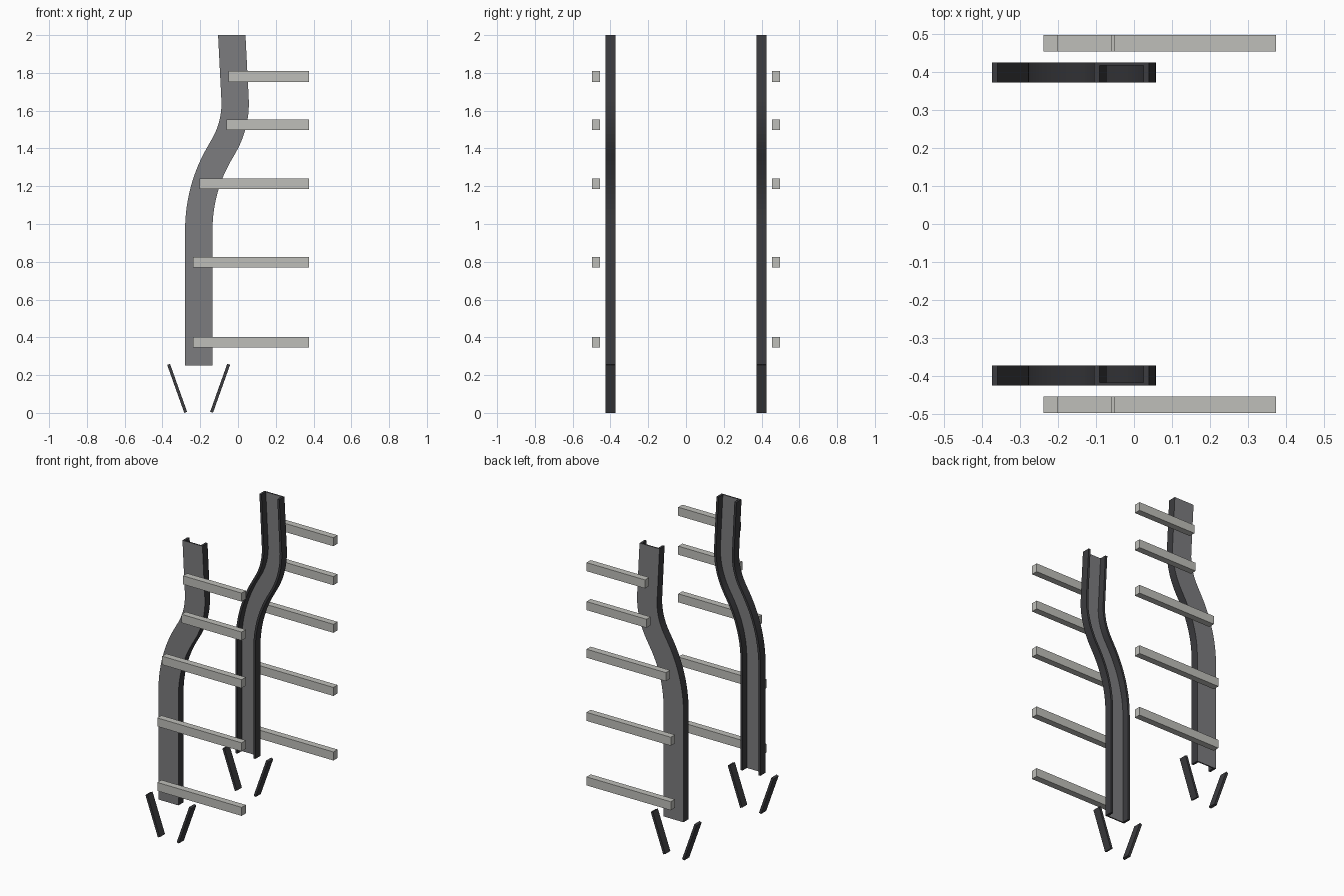
import bpy, bmesh, math
from mathutils import Vector

if "Cube" in bpy.data.objects:
    bpy.data.objects.remove(bpy.data.objects["Cube"])


def material(name, rgb):
    m = bpy.data.materials.new(name)
    m.diffuse_color = (*rgb, 1)
    m.use_nodes = True
    m.node_tree.nodes["Principled BSDF"].inputs["Base Color"].default_value = m.diffuse_color
    return m


WEB = material("mid grey steel", (0.20, 0.20, 0.21))
DARK = material("dark grey steel", (0.045, 0.045, 0.05))
LIGHT = material("light grey bracket", (0.52, 0.52, 0.49))


def sweep(name, rows, y0, y1, mats):
    """Solid strip: rows are (left xz, right xz) pairs, thick from y0 to y1, mirrored across y."""
    bm = bmesh.new()
    rings = []
    for (xl, zl), (xr, zr) in rows:
        rings.append([bm.verts.new(p) for p in
                      ((xl, y0, zl), (xr, y0, zr), (xr, y1, zr), (xl, y1, zl))])
    for a, b in zip(rings, rings[1:]):
        for i in range(4):
            j = (i + 1) % 4
            bm.faces.new((a[i], a[j], b[j], b[i]))
    bm.faces.new(rings[0][::-1])
    bm.faces.new(rings[-1])
    bmesh.ops.recalc_face_normals(bm, faces=bm.faces)
    bm.normal_update()
    # broad faces take the first material, narrow edges the last
    for f in bm.faces:
        f.material_index = 0 if abs(f.normal.y) > 0.5 else len(mats) - 1
    me = bpy.data.meshes.new(name)
    bm.to_mesh(me)
    bm.free()
    for m in mats:
        me.materials.append(m)
    ob = bpy.data.objects.new(name, me)
    bpy.context.collection.objects.link(ob)
    mod = ob.modifiers.new("both sides", 'MIRROR')
    mod.use_axis = (False, True, False)
    mod.use_mirror_merge = False
    return ob


# Track centre line: straight, bend right, short straight, bend back, straight
path = [(Vector((-0.2075, 0.25)), 0.0)]


def bend(start, radius, a0, a1, n):
    """Arc of the centre line, lean angle going from a0 to a1 degrees."""
    s = 1 if a1 > a0 else -1
    for i in range(n + 1):
        a = math.radians(a0 + (a1 - a0) * i / n)
        b = math.radians(a0)
        path.append((start + s * radius * Vector((math.cos(b) - math.cos(a),
                                                  math.sin(a) - math.sin(b))), a))


bend(Vector((-0.2075, 0.97)), 0.80, 0, 30, 14)
bend(path[-1][0] + 0.05 * Vector((0.5, 0.866)), 0.45, 30, -3.2, 14)
path.append((Vector((-0.033, 2.0)), 0.0))


def strip(a, b):
    """Rows of the track between sideways offsets a and b."""
    rows = []
    for p, ang in path:
        n = Vector((math.cos(ang), -math.sin(ang)))
        rows.append((tuple(p + n * a), tuple(p + n * b)))
    return rows


# Channel track: outer web and two inward flanges
HALF, THICK = 0.0725, 0.015
sweep("track_web", strip(-HALF, HALF), 0.418, 0.426, [WEB, DARK])
sweep("track_rear_flange", strip(-HALF, -HALF + THICK), 0.373, 0.418, [DARK])
sweep("track_front_flange", strip(HALF - THICK, HALF), 0.373, 0.418, [DARK])

# Splayed guide plates below the track
for name, s in (("left_guide_plate", -1), ("right_guide_plate", 1)):
    low = Vector((-0.2085 + s * 0.0685, 0.003))
    high = Vector((-0.2085 + s * 0.159, 0.257))
    d = (high - low).normalized()
    n = Vector((d.y, -d.x)) * 0.008
    sweep(name, [(tuple(p - n), tuple(p + n)) for p in (low, high)],
          0.373, 0.426, [DARK])

# Horizontal mounting brackets outside each track
for i, (x, z) in enumerate(((-0.238, 0.373), (-0.238, 0.797), (-0.203, 1.212),
                            (-0.061, 1.525), (-0.051, 1.781))):
    sweep(f"bracket_{i + 1}", [((x, z - 0.028), (0.375, z - 0.028)),
                               ((x, z + 0.028), (0.375, z + 0.028))],
          0.455, 0.498, [LIGHT])
